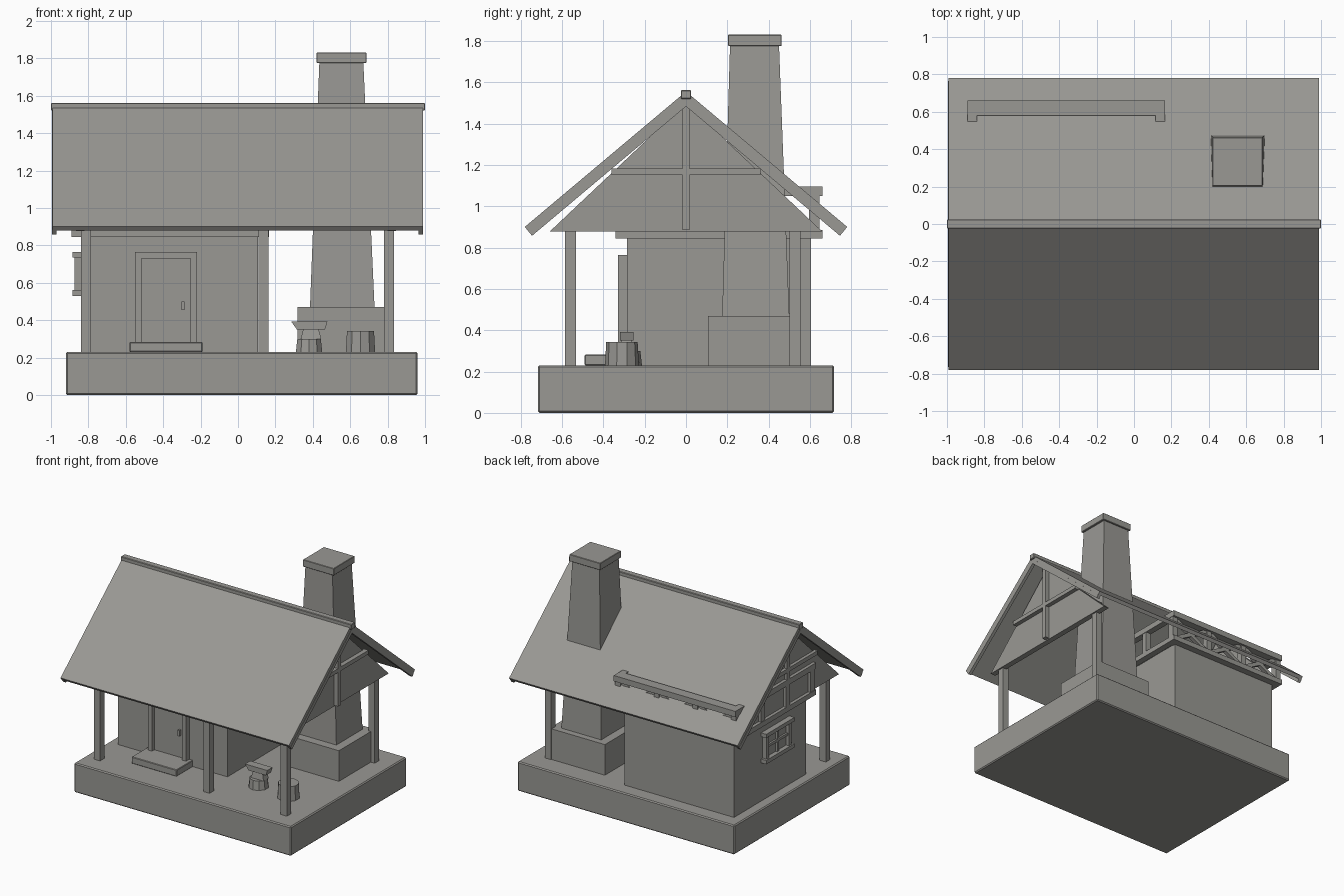
import bpy, bmesh, math
from mathutils import Vector, Matrix

cube = bpy.data.objects.get("Cube")
if cube:
    bpy.data.objects.remove(cube, do_unlink=True)

GREY = (0.32, 0.315, 0.295, 1.0)
mat = bpy.data.materials.new("warm_grey")
mat.use_nodes = True
mat.diffuse_color = GREY
mat.node_tree.nodes["Principled BSDF"].inputs["Base Color"].default_value = GREY


def finish(name, bm, bevel=0):
    bmesh.ops.recalc_face_normals(bm, faces=bm.faces)
    mesh = bpy.data.meshes.new(name)
    bm.to_mesh(mesh)
    bm.free()
    mesh.materials.append(mat)
    ob = bpy.data.objects.new(name, mesh)
    bpy.context.collection.objects.link(ob)
    if bevel:
        mod = ob.modifiers.new("Bevel", 'BEVEL')
        mod.width = bevel
        mod.segments = 1
    return ob


def box(name, x, y, z, bevel=0):
    """Box from (low, high) pairs."""
    bm = bmesh.new()
    bmesh.ops.create_cube(bm, size=1)
    for v in bm.verts:
        v.co = [r[0] if c < 0 else r[1] for c, r in zip(v.co, (x, y, z))]
    return finish(name, bm, bevel)


def taper(name, low, high, z):
    """Tapered block; low and high are (x0, x1, y0, y1)."""
    bm = bmesh.new()
    bmesh.ops.create_cube(bm, size=1)
    for v in bm.verts:
        r = low if v.co.z < 0 else high
        v.co = (r[0 if v.co.x < 0 else 1], r[2 if v.co.y < 0 else 3], z[0 if v.co.z < 0 else 1])
    return finish(name, bm)


def prism(name, profile, x):
    """Extrude a (y, z) profile along x."""
    bm = bmesh.new()
    face = bm.faces.new([bm.verts.new((x[0], y, z)) for y, z in profile])
    new = bmesh.ops.extrude_face_region(bm, geom=[face])["geom"]
    verts = [g for g in new if isinstance(g, bmesh.types.BMVert)]
    bmesh.ops.translate(bm, verts=verts, vec=(x[1] - x[0], 0, 0))
    return finish(name, bm)


def beam(name, a, b, thick):
    """Square beam between two points."""
    a, b = Vector(a), Vector(b)
    bm = bmesh.new()
    bmesh.ops.create_cube(bm, size=1)
    rot = (b - a).to_track_quat('Z', 'Y').to_matrix().to_4x4()
    size = Matrix.Diagonal((thick, thick, (b - a).length, 1))
    bmesh.ops.transform(bm, matrix=Matrix.Translation((a + b) / 2) @ rot @ size, verts=bm.verts)
    return finish(name, bm)


def drum(name, x, y, z, r0, r1, sides):
    bm = bmesh.new()
    bmesh.ops.create_cone(bm, cap_ends=True, segments=sides, radius1=r0, radius2=r1,
                          depth=z[1] - z[0],
                          matrix=Matrix.Translation((x, y, sum(z) / 2)))
    return finish(name, bm)


# Base slab and house body
FLOOR = 0.23
box("base", (-0.92, 0.96), (-0.717, 0.717), (0, FLOOR), 0.008)
box("house_walls", (-0.84, 0.108), (-0.285, 0.605), (FLOOR, 0.85))

# Porch posts
for i, x in enumerate((-0.84, 0.11, 0.78)):
    box(f"front_post_{i}", (x, x + 0.053), (-0.585, -0.532), (FLOOR, 0.93))
box("back_post", (0.78, 0.833), (0.502, 0.555), (FLOOR, 0.98))

# Timber frame on top of the walls
X0, X1, Y0, Y1 = -0.89, 0.165, -0.34, 0.66
for label, z in (("lower", (0.845, 0.885)), ("upper", (1.05, 1.095))):
    box(f"{label}_front_plate", (X0, X1), (Y0, Y0 + 0.08), z)
    box(f"{label}_back_plate", (X0, X1), (Y1 - 0.08, Y1), z)
    box(f"{label}_left_plate", (X1 - 0.05, X1), (Y0, Y1), z)
    box(f"{label}_right_plate", (X0, X0 + 0.05), (Y0, Y1), z)
BAYS = 3
LOW, TOP = 0.875, 1.06
for y in (Y0 + 0.04, Y1 - 0.04):
    step = (X1 - X0 - 0.05) / BAYS
    for i in range(BAYS + 1):
        x = X0 + 0.025 + i * step
        box("frame_stud", (x - 0.022, x + 0.022), (y - 0.025, y + 0.025), (LOW, TOP))
        if i < BAYS:
            beam("frame_brace", (x, y, LOW), (x + step, y, TOP), 0.03)
            beam("frame_brace", (x, y, TOP), (x + step, y, LOW), 0.03)
for x in (X0 + 0.025, X1 - 0.025):
    step = (Y1 - Y0 - 0.08) / BAYS
    for i in range(1, BAYS):
        y = Y0 + 0.04 + i * step
        box("frame_stud", (x - 0.022, x + 0.022), (y - 0.022, y + 0.022), (LOW, TOP))

# Gable walls with timber crosses
for label, wall, timber in (("left", (0.80, 0.845), (0.84, 0.88)),
                            ("right", (-0.865, -0.82), (-0.89, -0.86))):
    prism(f"{label}_gable", [(-0.66, 0.877), (0.66, 0.877), (0, 1.50)], wall)
    box(f"{label}_gable_post", timber, (-0.018, 0.018), (0.885, 1.50))
    box(f"{label}_gable_rail", timber, (-0.36, 0.36), (1.152, 1.183))

# Roof slopes with barge boards and ridge
for side, label in ((-1, "front"), (1, "back")):
    slope = [(0, 1.555), (0.78, 0.90), (0.762, 0.878), (0, 1.517)]
    barge = [(0, 1.52), (0.764, 0.88), (0.745, 0.857), (0, 1.483)]
    prism(f"{label}_roof", [(side * y, z) for y, z in slope], (-0.993, 0.988))
    for x in ((-0.995, -0.97), (0.965, 0.99)):
        prism(f"{label}_barge_board", [(side * y, z) for y, z in barge], x)
box("ridge_beam", (-1, 1), (-0.025, 0.025), (1.52, 1.562), 0.004)

# Forge block and chimney
box("forge_block", (0.318, 0.80), (0.107, 0.55), (FLOOR, 0.47))
taper("chimney", (0.385, 0.73, 0.175, 0.50), (0.435, 0.67, 0.213, 0.45), (0.47, 1.78))
box("chimney_cap", (0.42, 0.687), (0.203, 0.463), (1.775, 1.83), 0.003)

# Door, frame and step
box("door", (-0.515, -0.255), (-0.30, -0.28), (FLOOR, 0.73))
box("door_jamb_right", (-0.55, -0.515), (-0.33, -0.28), (FLOOR, 0.765))
box("door_jamb_left", (-0.255, -0.22), (-0.33, -0.28), (FLOOR, 0.765))
box("door_lintel", (-0.55, -0.22), (-0.33, -0.28), (0.73, 0.765))
box("door_handle", (-0.302, -0.285), (-0.32, -0.295), (0.455, 0.50))
box("door_step", (-0.58, -0.19), (-0.49, -0.285), (FLOOR, 0.282), 0.004)

# Side window
box("window_pane", (-0.85, -0.83), (-0.05, 0.24), (0.55, 0.75))
for z in ((0.53, 0.56), (0.735, 0.765)):
    box("window_rail", (-0.885, -0.835), (-0.08, 0.27), z)
for y in (-0.055, 0.22):
    box("window_stile", (-0.875, -0.835), (y, y + 0.03), (0.55, 0.745))
box("window_mullion", (-0.865, -0.835), (0.085, 0.105), (0.55, 0.745))
box("window_crossbar", (-0.865, -0.835), (-0.04, 0.235), (0.638, 0.658))

# Anvil on its stump, and the tub
drum("anvil_stump", 0.38, -0.287, (FLOOR, 0.30), 0.074, 0.066, 10)
taper("anvil_foot", (0.335, 0.445, -0.32, -0.255), (0.35, 0.43, -0.31, -0.265), (0.30, 0.355))
taper("anvil_head", (0.315, 0.465, -0.32, -0.255), (0.285, 0.478, -0.32, -0.255), (0.35, 0.392))
drum("tub", 0.655, -0.31, (FLOOR, 0.342), 0.082, 0.076, 10)
